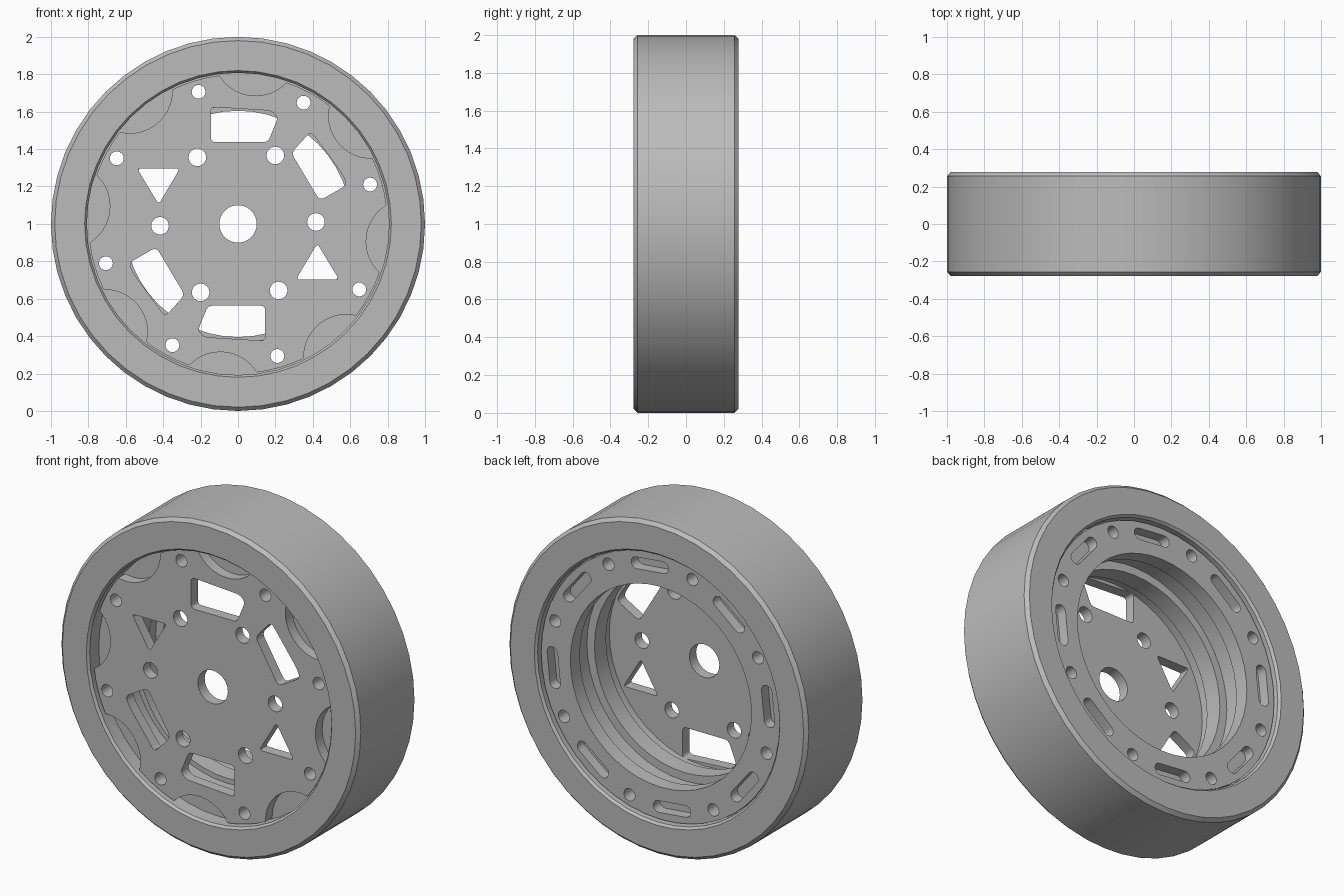
import bpy, bmesh
from math import sin, cos, radians, pi, sqrt, asin, acos, degrees
from mathutils import Vector, Matrix

cube = bpy.data.objects.get("Cube")
if cube:
    bpy.data.objects.remove(cube, do_unlink=True)

grey = bpy.data.materials.new("plain_grey")
grey.use_nodes = True
colour = (0.5, 0.5, 0.5, 1)
grey.diffuse_color = colour
grey.node_tree.nodes["Principled BSDF"].inputs["Base Color"].default_value = colour

BOLT_ANGLE, POCKET_ANGLE, BOLT_R = 16.6, 39.1, 0.737
HALF = 0.277                      # half of the wheel width
BORE = 0.605


def polar(r, deg):
    return Vector((r * cos(radians(deg)), r * sin(radians(deg))))


def circle(r, centre=(0, 0), n=24):
    return [Vector(centre) + polar(r, 360 * i / n) for i in range(n)]


def ring_of_holes(count, r, start, hole_r):
    return [circle(hole_r, polar(r, start + 360 * i / count)) for i in range(count)]


def slot(r, deg, half_len, half_wid):
    """Straight slot lying across the radius at the given angle."""
    ends = [(half_len - half_wid, 0), (half_wid - half_len, 180)]
    pts = [Vector((u, 0)) + polar(half_wid, a - 90 + 22.5 * i)
           for u, a in ends for i in range(9)]
    turn = Matrix.Rotation(radians(deg - 90), 2)
    return [polar(r, deg) + turn @ p for p in pts]


def rounded(corners, radius):
    """Polygon with each corner eased by a short curve."""
    pts, out = [Vector(c) for c in corners], []
    for i, p in enumerate(pts):
        a = p + (pts[i - 1] - p).normalized() * radius
        b = p + (pts[(i + 1) % len(pts)] - p).normalized() * radius
        for k in range(5):
            t = k / 4
            out.append(a * (1 - t) ** 2 + p * 2 * t * (1 - t) + b * t * t)
    return out


def half_turn(outline):
    return [-p for p in outline]


def finish(obj):
    obj.data.materials.clear()
    obj.data.materials.append(grey)
    bpy.ops.object.select_all(action='DESELECT')
    obj.select_set(True)
    bpy.context.view_layer.objects.active = obj
    bpy.ops.object.shade_smooth_by_angle(angle=radians(30))


def plate(name, outlines, y0, y1):
    """Flat plate from an outer outline and its holes, between two depths."""
    curve = bpy.data.curves.new(name, 'CURVE')
    curve.dimensions = '2D'
    curve.fill_mode = 'BOTH'
    curve.extrude = (y1 - y0) / 2
    for outline in outlines:
        s = curve.splines.new('POLY')
        s.points.add(len(outline) - 1)
        for p, q in zip(s.points, outline):
            p.co = (q.x, q.y, 0, 1)
        s.use_cyclic_u = True
    obj = bpy.data.objects.new(name, curve)
    bpy.context.collection.objects.link(obj)
    obj.location = (0, (y0 + y1) / 2, 1)
    obj.rotation_euler = (pi / 2, 0, 0)
    bpy.ops.object.select_all(action='DESELECT')
    obj.select_set(True)
    bpy.context.view_layer.objects.active = obj
    bpy.ops.object.convert(target='MESH')
    obj = bpy.context.view_layer.objects.active
    bm = bmesh.new()
    bm.from_mesh(obj.data)
    bmesh.ops.remove_doubles(bm, verts=bm.verts, dist=1e-5)
    bmesh.ops.recalc_face_normals(bm, faces=bm.faces)
    bm.to_mesh(obj.data)
    bm.free()
    finish(obj)


def lathe(name, profile, n=48):
    """Closed (radius, depth) profile spun round the axle."""
    bm = bmesh.new()
    rings = [[bm.verts.new((p.x, y, 1 + p.y)) for p in circle(r, n=n)] for r, y in profile]
    for k, ring in enumerate(rings):
        prev = rings[k - 1]
        for i in range(n):
            j = (i + 1) % n
            bm.faces.new((prev[i], prev[j], ring[j], ring[i]))
    bmesh.ops.recalc_face_normals(bm, faces=bm.faces)
    mesh = bpy.data.meshes.new(name)
    bm.to_mesh(mesh)
    bm.free()
    obj = bpy.data.objects.new(name, mesh)
    bpy.context.collection.objects.link(obj)
    finish(obj)


# Outer tyre band with chamfered edges
half_section = [(0.808, 0.262), (0.82, HALF), (0.98, HALF), (1.0, 0.256)]
lathe("tyre", half_section + [(r, -y) for r, y in reversed(half_section)])

# Scalloped outline of the front plate
RIM, SC_DIST, SC_R = 0.80, 0.92, 0.23
edge = degrees(acos((RIM**2 + SC_DIST**2 - SC_R**2) / (2 * RIM * SC_DIST)))
scalloped = []
for i in range(8):
    mid = POCKET_ANGLE + 45 * i
    for k in range(13):
        t = edge * (k / 6 - 1)
        s = radians(t)
        r = SC_DIST * cos(s) - sqrt(SC_R**2 - (SC_DIST * sin(s))**2)
        scalloped.append(polar(r, mid + t))
    gap = 45 - 2 * edge
    scalloped += [polar(RIM, mid + edge + gap * k / 4) for k in range(1, 4)]

# Windows, each repeated by a half turn
windows = [
    rounded([(-0.145, 0.625), (0.18, 0.605), (0.215, 0.57), (0.16, 0.437), (-0.145, 0.437)], 0.025),
    rounded([(0.39, 0.495), (0.285, 0.38), (0.437, 0.125), (0.585, 0.21), (0.555, 0.27)], 0.03),
    rounded([(-0.54, 0.297), (-0.31, 0.297), (-0.424, 0.105)], 0.02),
]
windows += [half_turn(w) for w in windows]

bolts = ring_of_holes(8, BOLT_R, BOLT_ANGLE, 0.037)
lugs = ring_of_holes(6, 0.417, 1.4, 0.047)
slots = [slot(0.72, POCKET_ANGLE + 45 * i, 0.125, 0.035) for i in range(8)]

# Front face plate and rear clamp ring
plate("front_plate", [scalloped, circle(0.1, n=32)] + windows + lugs + bolts, -0.24, -0.175)
plate("rear_clamp_ring", [circle(RIM, n=48), circle(BORE, n=48)] + slots + bolts, 0.175, 0.24)

# Stepped inner barrel, stacked from front to rear
for name, bore, y0, y1 in [("barrel_front_groove", 0.635, -0.175, -0.1),
                           ("barrel_ledge", BORE, -0.1, 0.01),
                           ("barrel_rear_groove", 0.655, 0.01, 0.15),
                           ("barrel_rear_flange", BORE, 0.15, 0.175)]:
    plate(name, [circle(0.812, n=48), circle(bore, n=48)] + bolts, y0, y1)
